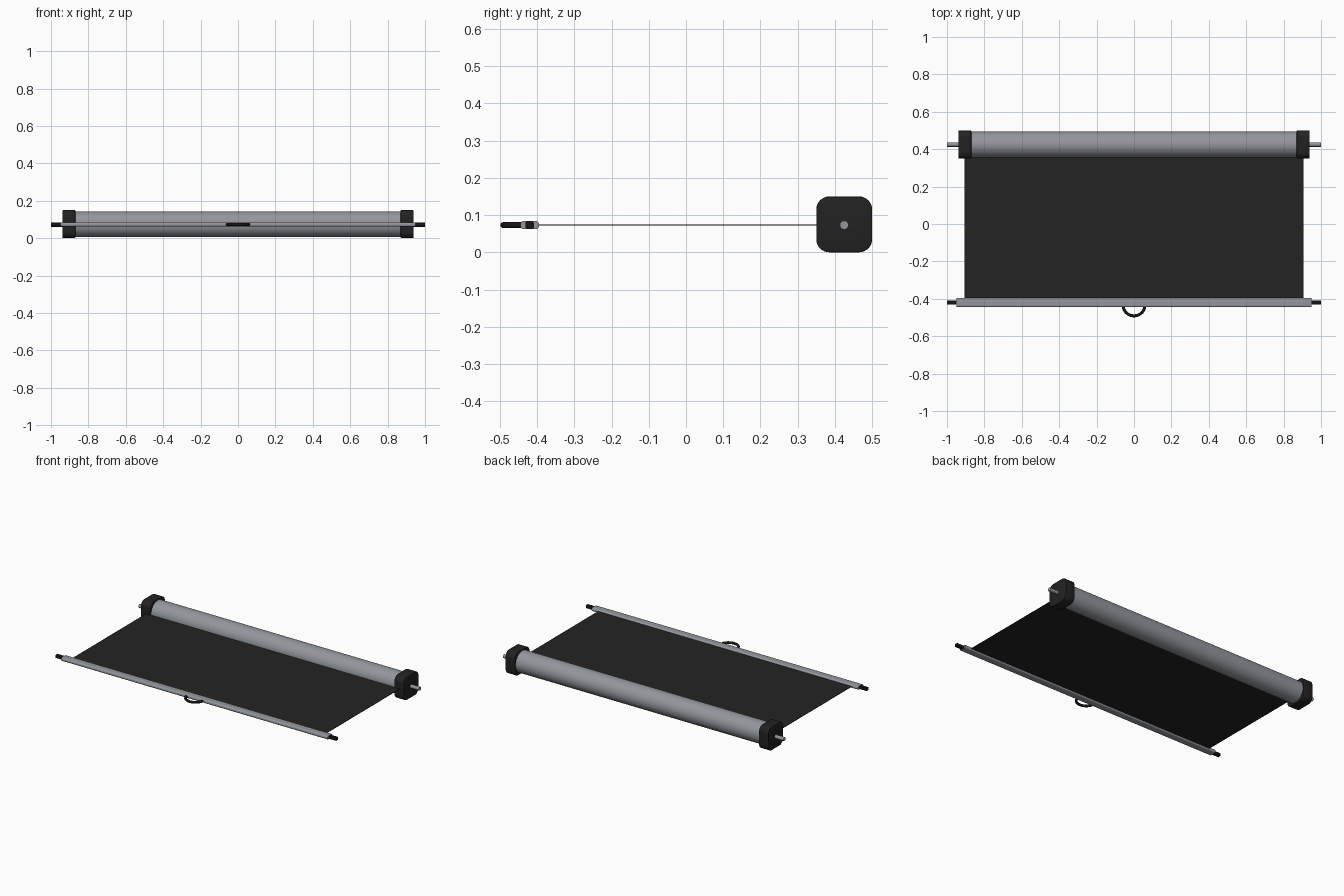
import bpy, bmesh, math
from mathutils import Matrix, Vector

old = bpy.data.objects.get("Cube")
if old:
    bpy.data.objects.remove(old)


def material(name, colour):
    m = bpy.data.materials.new(name)
    m.use_nodes = True
    m.diffuse_color = (*colour, 1)
    m.node_tree.nodes["Principled BSDF"].inputs["Base Color"].default_value = (*colour, 1)
    return m


metal = material("grey metal", (0.29, 0.31, 0.34))
plastic = material("black plastic", (0.016, 0.016, 0.016))
fabric = material("black fabric", (0.017, 0.017, 0.017))
rubber = material("dark rubber", (0.008, 0.008, 0.008))

ROLL_Y, BAR_Y, MID_Z = 0.425, -0.42, 0.073


def finish(bm, name, mat):
    me = bpy.data.meshes.new(name)
    bm.to_mesh(me)
    bm.free()
    ob = bpy.data.objects.new(name, me)
    bpy.context.collection.objects.link(ob)
    me.materials.append(mat)
    bpy.ops.object.select_all(action='DESELECT')
    ob.select_set(True)
    bpy.context.view_layer.objects.active = ob
    bpy.ops.object.shade_smooth_by_angle(angle=math.radians(35))
    return ob


def rod(name, x0, x1, y, z, r, mat, sides=32):
    bm = bmesh.new()
    place = Matrix.Translation(((x0 + x1) / 2, y, z)) @ Matrix.Rotation(math.pi / 2, 4, 'Y')
    bmesh.ops.create_cone(bm, cap_ends=True, segments=sides, radius1=r, radius2=r,
                          depth=abs(x1 - x0), matrix=place)
    return finish(bm, name, mat)


def rounded_bar(name, x0, x1, y, z, wide, tall, radius, mat, steps=6, edge=0):
    """Rounded rectangle in the YZ plane, extruded along X."""
    bm = bmesh.new()
    ring = []
    for q, (sy, sz) in enumerate(((1, 1), (-1, 1), (-1, -1), (1, -1))):
        for i in range(steps + 1):
            a = (q + i / steps) * math.pi / 2
            ring.append(bm.verts.new((x0, y + sy * (wide / 2 - radius) + radius * math.cos(a),
                                      z + sz * (tall / 2 - radius) + radius * math.sin(a))))
    face = bm.faces.new(ring)
    out = bmesh.ops.extrude_face_region(bm, geom=[face])
    bmesh.ops.translate(bm, vec=Vector((x1 - x0, 0, 0)),
                        verts=[v for v in out["geom"] if isinstance(v, bmesh.types.BMVert)])
    bmesh.ops.recalc_face_normals(bm, faces=bm.faces)
    if edge:
        rims = [e for e in bm.edges if abs(e.verts[0].co.x - e.verts[1].co.x) < 1e-6]
        bmesh.ops.bevel(bm, geom=rims, offset=edge, segments=2, affect='EDGES', profile=0.5)
    return finish(bm, name, mat)


# Roller housing and pull bar
rod("roller_tube", -0.9, 0.9, ROLL_Y, 0.075, 0.069, metal, 64)
rounded_bar("pull_bar", -0.95, 0.95, BAR_Y, MID_Z, 0.05, 0.022, 0.009, metal)

# End caps and mounting pins on both sides
for side, s in (("left", 1), ("right", -1)):
    rounded_bar(side + "_end_cap", s * 0.87, s * 0.938, ROLL_Y, 0.075, 0.15, 0.15, 0.035,
                plastic, 8, 0.003)
    rod(side + "_roller_pin", s * 0.93, s, ROLL_Y, MID_Z, 0.012, metal, 12)
    rounded_bar(side + "_bar_pin", s * 0.94, s, BAR_Y, MID_Z, 0.022, 0.02, 0.004, rubber, 3)

# Stretched cover sheet
bm = bmesh.new()
bmesh.ops.create_cube(bm, size=1, matrix=Matrix.Translation((0, -0.015, MID_Z))
                      @ Matrix.Diagonal((1.81, 0.79, 0.003, 1)))
finish(bm, "cover_sheet", fabric)

# Curved pull handle, swept along a half ellipse
bm = bmesh.new()
rings = []
arc_steps, tube_sides, thick = 32, 12, 0.008
for i in range(arc_steps + 1):
    a = math.pi * i / arc_steps
    centre = Vector((0.058 * math.cos(a), -0.435 - 0.056 * math.sin(a), MID_Z))
    out = Vector((math.cos(a), -math.sin(a), 0))
    rings.append([bm.verts.new(centre + out * thick * math.cos(t) + Vector((0, 0, thick * math.sin(t))))
                  for t in (math.tau * j / tube_sides for j in range(tube_sides))])
for a, b in zip(rings, rings[1:]):
    for j in range(tube_sides):
        k = (j + 1) % tube_sides
        bm.faces.new((a[j], a[k], b[k], b[j]))
bm.faces.new(rings[0])
bm.faces.new(rings[-1])
bmesh.ops.recalc_face_normals(bm, faces=bm.faces)
finish(bm, "pull_handle", rubber)
